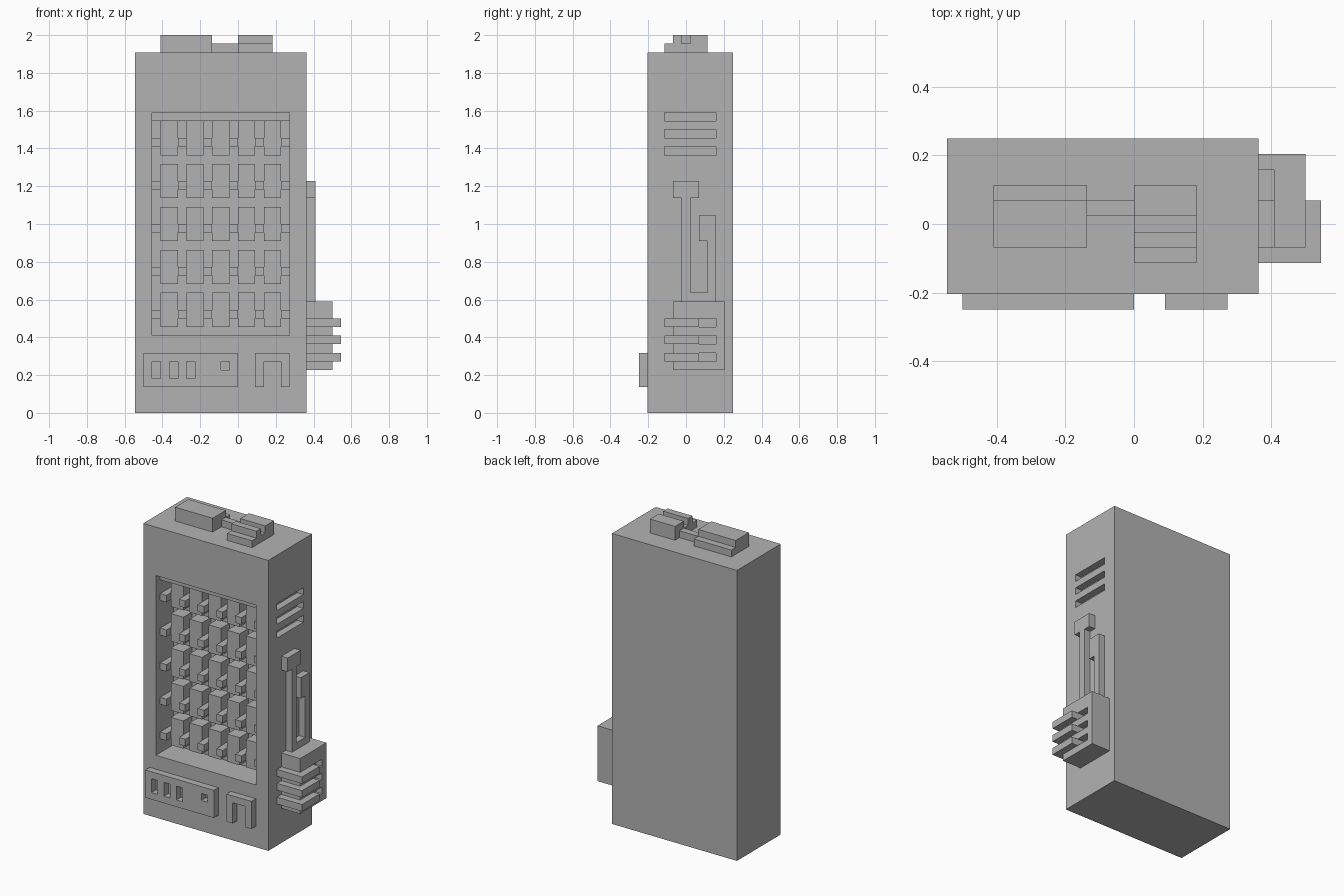
import bpy
import bmesh

U = 1 / 22  # one block of the modelling grid

default_cube = bpy.data.objects.get("Cube")
if default_cube:
    bpy.data.objects.remove(default_cube, do_unlink=True)

grey = bpy.data.materials.new("plain_grey")
grey.use_nodes = True
grey.diffuse_color = (0.45, 0.45, 0.45, 1)
grey.node_tree.nodes["Principled BSDF"].inputs["Base Color"].default_value = grey.diffuse_color


def add_prism(bm, profile, x0, x1):
    """Extrude a (y, z) profile along x."""
    face = bm.faces.new([bm.verts.new((x0 * U, y * U, z * U)) for y, z in profile])
    ext = bmesh.ops.extrude_face_region(bm, geom=[face])
    moved = [v for v in ext["geom"] if isinstance(v, bmesh.types.BMVert)]
    bmesh.ops.translate(bm, vec=((x1 - x0) * U, 0, 0), verts=moved)


def finish(name, bm):
    bmesh.ops.recalc_face_normals(bm, faces=bm.faces)
    mesh = bpy.data.meshes.new(name)
    bm.to_mesh(mesh)
    bm.free()
    mesh.materials.append(grey)
    obj = bpy.data.objects.new(name, mesh)
    bpy.context.collection.objects.link(obj)
    return obj


def prism(name, profile, x0, x1):
    bm = bmesh.new()
    add_prism(bm, profile, x0, x1)
    return finish(name, bm)


def boxes(name, *bounds):
    """One object from boxes given as x range, y range, z range."""
    bm = bmesh.new()
    for x0, x1, y0, y1, z0, z1 in bounds:
        add_prism(bm, [(y0, z0), (y1, z0), (y1, z1), (y0, z1)], x0, x1)
    return finish(name, bm)


def cut(obj, *bounds):
    cutter = boxes("cutter", *bounds)
    cutter.hide_render = True
    mod = obj.modifiers.new("cut", "BOOLEAN")
    mod.operation = "DIFFERENCE"
    mod.solver = "EXACT"
    mod.object = cutter
    bpy.context.view_layer.objects.active = obj
    bpy.ops.object.modifier_apply(modifier=mod.name)
    bpy.data.objects.remove(cutter, do_unlink=True)


FRONT, SIDE, ROOF = -4.5, 8, 42

# Cabinet with display recess and side vents
cabinet = boxes("cabinet", (-12, SIDE, FRONT, 5.5, 0, ROOF))
cut(cabinet,
    (-10, 6, FRONT - 1, FRONT + 4, 9, 35),
    *[(SIDE - 1, SIDE + 1, -2.5, 3.5, z, z + 1) for z in (30, 32, 34)])

# Display contents: top rail, goods and dividing pegs
back = FRONT + 4
rows = range(10, 31, 5)
boxes("display_top_rail", (-10, 6, FRONT + 1, back, 34, 35))
boxes("display_goods", *[(x, x + 2, FRONT + 2, back, z, z + 4)
                         for z in rows for x in range(-9, 5, 3)])
boxes("display_pegs", *[(x, x + 1, FRONT + 1, back, z + 1, z + 2)
                        for z in rows for x in range(-10, 6, 3)])

# Front control panel with slots
panel = boxes("control_panel", (-11, 0, FRONT - 1, FRONT, 3, 7))
cut(panel,
    *[(x, x + 1, FRONT - 2, FRONT + 1, 4, 6) for x in (-10, -8, -6)],
    (-2, -1, FRONT - 2, FRONT + 1, 5, 6))

# Front pickup frame, open at the bottom
frame = boxes("pickup_frame", (2, 6, FRONT - 1, FRONT, 3, 7))
cut(frame, (3, 5, FRONT - 2, FRONT + 1, 2, 6))

# Side unit with fins wrapping its front and grooves behind them
fin_levels = (6, 8, 10)
unit = boxes("side_unit", (SIDE, 11, -1.5, 4.5, 5, 13))
cut(unit, *[(10, 12, 1.5, 3.5, z, z + 1) for z in fin_levels])
boxes("side_fins", *[(SIDE, 12, -2.5, 1.5, z, z + 1) for z in fin_levels])

# Side pipes: capped riser joined to a hooked return
prism("side_pipes", [(-.5, 13), (3.5, 13), (3.5, 23), (1.5, 23), (1.5, 20),
                     (2.5, 20), (2.5, 14), (.5, 14), (.5, 25), (1.5, 25),
                     (1.5, 27), (-1.5, 27), (-1.5, 25), (-.5, 25)], SIDE, SIDE + 1)

# Roof units and the duct between them
low, high = ROOF + 1, ROOF + 2
prism("roof_unit_right", [(-1.5, ROOF), (2.5, ROOF), (2.5, low), (1.5, low),
                          (1.5, high), (-1.5, high)], -9, -3)
prism("roof_unit_left", [(-2.5, ROOF), (2.5, ROOF), (2.5, high), (.5, high), (.5, low),
                         (-.5, low), (-.5, high), (-1.5, high), (-1.5, low),
                         (-2.5, low)], 0, 4)
boxes("roof_duct", (-3, 0, .5, 1.5, ROOF, low))
